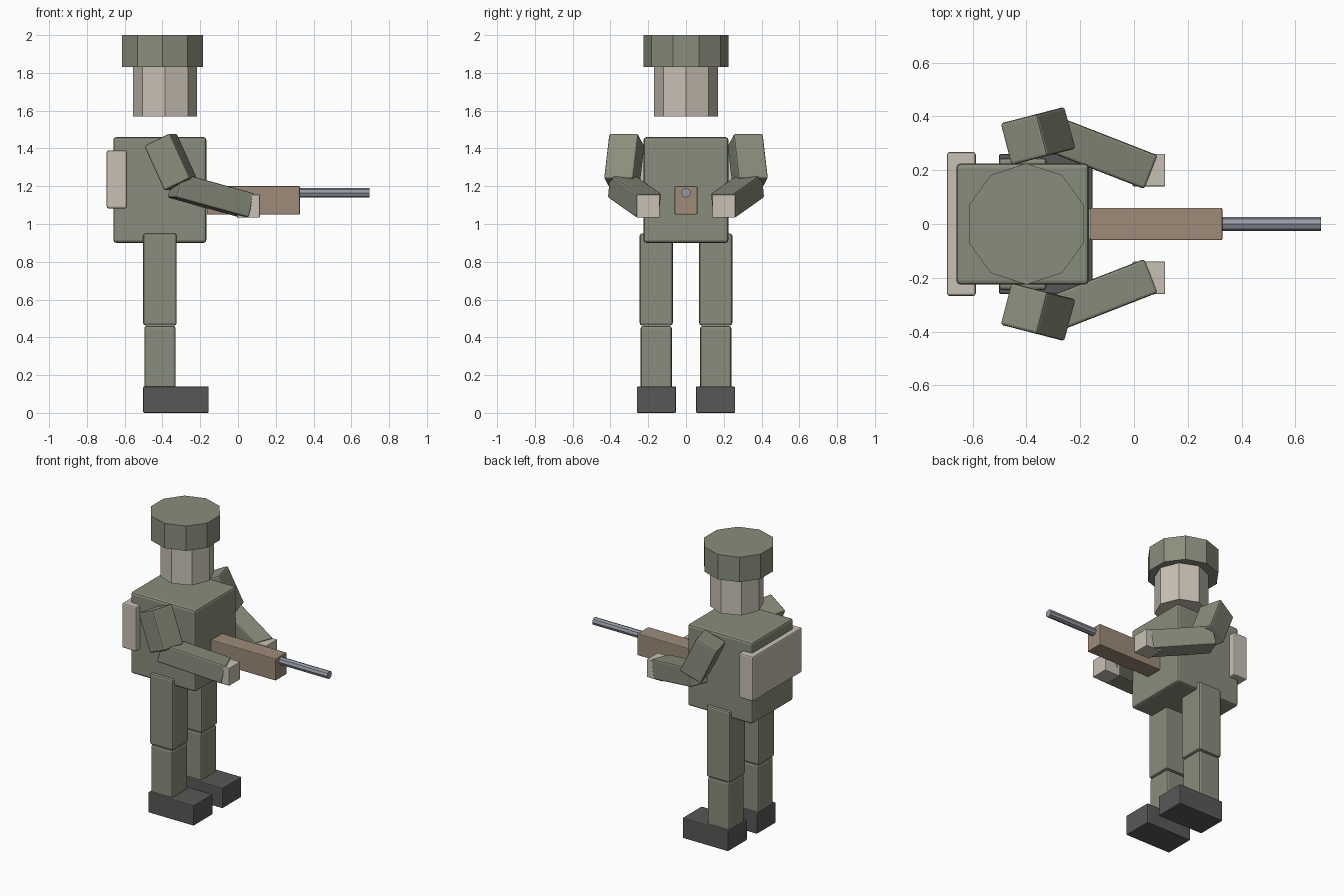
import bpy
from math import radians

if "Cube" in bpy.data.objects:
    bpy.data.objects.remove(bpy.data.objects["Cube"])


def material(name, r, g, b):
    m = bpy.data.materials.new(name)
    m.diffuse_color = (r, g, b, 1)
    m.use_nodes = True
    m.node_tree.nodes["Principled BSDF"].inputs["Base Color"].default_value = m.diffuse_color
    return m


GREEN = material("olive_green", 0.25, 0.27, 0.20)
TAN = material("pale_tan", 0.58, 0.53, 0.46)
WOOD = material("wood_brown", 0.34, 0.26, 0.19)
DARK = material("boot_grey", 0.10, 0.097, 0.093)
STEEL = material("steel_grey", 0.30, 0.32, 0.37)


def box(name, centre, size, mat, bevel=0.012, rot=(0, 0, 0)):
    """Bevelled box; rot is XYZ Euler in degrees."""
    bpy.ops.mesh.primitive_cube_add(size=1, location=centre)
    ob = bpy.context.object
    ob.name = name
    ob.scale = size
    bpy.ops.object.transform_apply(location=False, rotation=False, scale=True)
    ob.rotation_euler = [radians(a) for a in rot]
    ob.data.materials.append(mat)
    mod = ob.modifiers.new("edge_bevel", 'BEVEL')
    mod.width = bevel
    mod.segments = 2
    return ob


def span(name, x, y, z, mat, bevel=0.012):
    """Axis-aligned box given by its limits."""
    c = [(a + b) / 2 for a, b in (x, y, z)]
    s = [abs(b - a) for a, b in (x, y, z)]
    return box(name, c, s, mat, bevel)


def prism(name, sides, radius, depth, centre, mat, rot=(0, 0, 0)):
    bpy.ops.mesh.primitive_cylinder_add(vertices=sides, radius=radius, depth=depth,
                                        location=centre, rotation=rot)
    ob = bpy.context.object
    ob.name = name
    ob.data.materials.append(mat)
    return ob


# Body, pack, head and helmet
span("torso", (-0.66, -0.168), (-0.225, 0.225), (0.90, 1.46), GREEN, 0.015)
span("backpack", (-0.695, -0.588), (-0.267, 0.267), (1.083, 1.39), TAN, 0.009)
prism("head", 8, 0.17, 0.26, (-0.386, 0, 1.70), TAN)
prism("helmet", 10, 0.225, 0.17, (-0.40, 0, 1.915), GREEN)

# Rifle
span("rifle_stock", (-0.165, 0.328), (-0.06, 0.06), (1.05, 1.20), WOOD, 0.005)
prism("rifle_barrel", 8, 0.026, 0.425, (0.4825, 0, 1.165), STEEL, (0, radians(90), 0))

# Limbs, mirrored in y
for side, s in (("right", -1), ("left", 1)):
    span(side + "_thigh", (-0.502, -0.325), (s * 0.07, s * 0.245), (0.463, 0.95), GREEN)
    span(side + "_shin", (-0.496, -0.331), (s * 0.075, s * 0.24), (0.12, 0.46), GREEN)
    span(side + "_boot", (-0.502, -0.155), (s * 0.053, s * 0.26), (0.0, 0.14), DARK, 0.006)
    box(side + "_upper_arm", (-0.357, s * 0.327, 1.328), (0.155, 0.16, 0.262), GREEN,
        0.01, (0, -25, s * 14.5))
    box(side + "_forearm", (-0.143, s * 0.273, 1.151), (0.427, 0.135, 0.132), GREEN,
        0.01, (0, 14.4, -s * 21.3))
    span(side + "_hand", (-0.005, 0.116), (s * 0.14, s * 0.261), (1.034, 1.156), TAN, 0.004)
